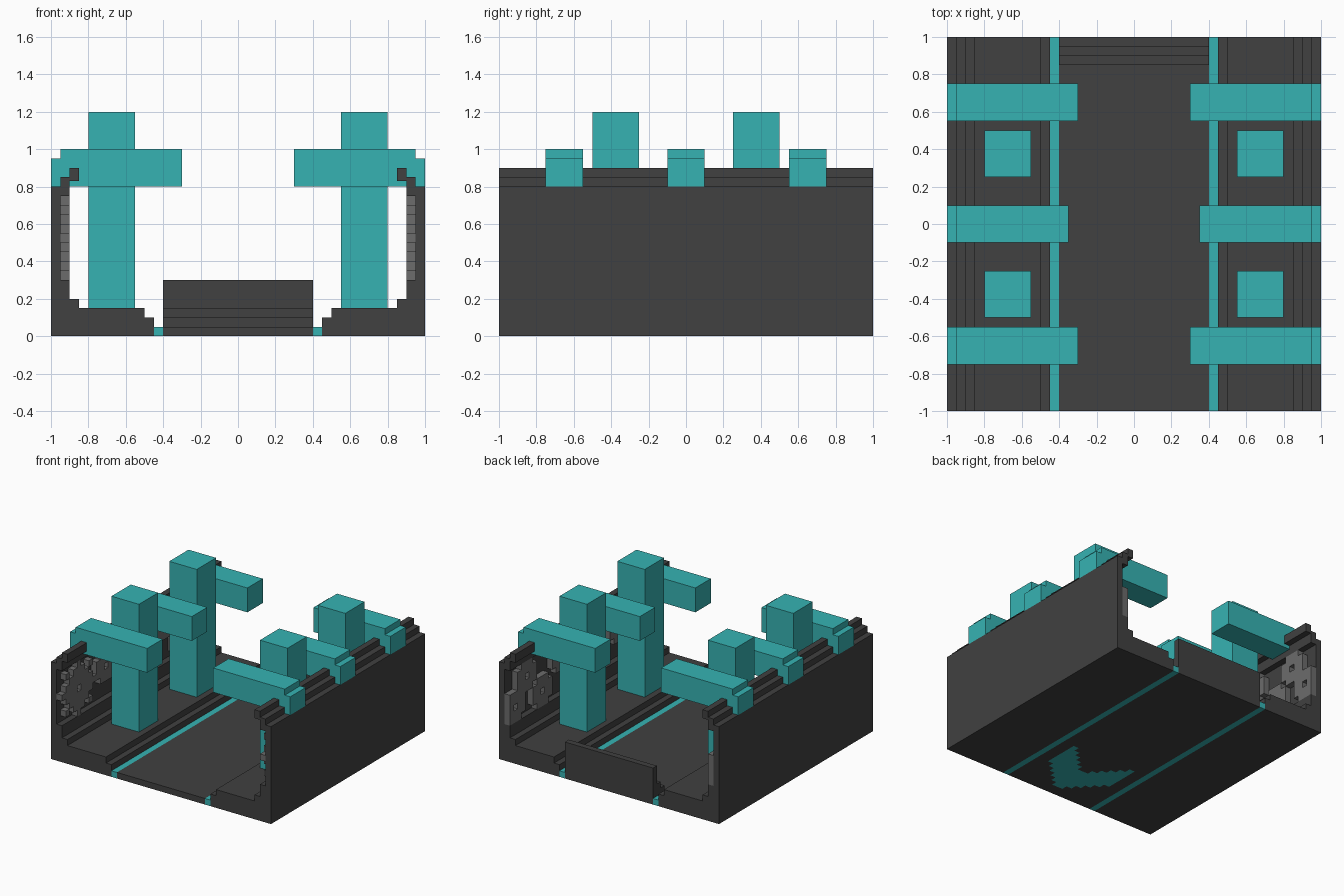
import bpy, bmesh

if "Cube" in bpy.data.objects:
    bpy.data.objects.remove(bpy.data.objects["Cube"], do_unlink=True)

U = 0.05  # block size


def material(name, rgb):
    m = bpy.data.materials.new(name)
    m.use_nodes = True
    m.diffuse_color = (*rgb, 1)
    m.node_tree.nodes["Principled BSDF"].inputs["Base Color"].default_value = (*rgb, 1)
    return m


DARK = material("dark grey", (0.052, 0.052, 0.052))
GREY = material("mid grey", (0.15, 0.15, 0.15))
TEAL = material("teal", (0.037, 0.45, 0.45))


def finish(name, bm, *mats):
    bmesh.ops.recalc_face_normals(bm, faces=bm.faces)
    me = bpy.data.meshes.new(name)
    bm.to_mesh(me)
    bm.free()
    for m in mats:
        me.materials.append(m)
    ob = bpy.data.objects.new(name, me)
    bpy.context.collection.objects.link(ob)
    return ob


def extrude(bm, vec):
    geo = bmesh.ops.extrude_face_region(bm, geom=bm.faces[:], use_keep_orig=True)
    verts = [g for g in geo["geom"] if isinstance(g, bmesh.types.BMVert)]
    bmesh.ops.translate(bm, verts=verts, vec=vec)


def prism(name, profile, y0, y1, mat, side=1):
    """Extrude an x-z profile along y; side=-1 mirrors it in x."""
    bm = bmesh.new()
    bm.faces.new([bm.verts.new((side * x, y0, z)) for x, z in profile])
    extrude(bm, (0, y1 - y0, 0))
    return finish(name, bm, mat)


def rect(x0, x1, z0, z1):
    return [(x0, z0), (x1, z0), (x1, z1), (x0, z1)]


def gear(name, side, y0, z0, n):
    """Blocky toothed wheel on the inner wall, n blocks across."""
    bm = bmesh.new()
    c = (n - 1) / 2
    x = side * 0.9
    for i in range(n):
        for j in range(n):
            a, b = abs(i - c), abs(j - c)
            if n > 5:
                solid = a * a + b * b <= 10 or (max(a, b) == c and min(a, b) == 0) or a == b == c - 1
            else:
                solid = a + b < 2 * c
            y, z = y0 + i * U, z0 + j * U
            if not solid or a + b == 0 or y > 0.99:
                continue
            bm.faces.new([bm.verts.new((x, y + p * U, z + q * U))
                          for p, q in ((0, 0), (1, 0), (1, 1), (0, 1))])
    bmesh.ops.remove_doubles(bm, verts=bm.verts, dist=0.001)
    extrude(bm, (side * U, 0, 0))
    finish(name, bm, GREY)


# Central floor with a stepped chevron marked on its underside
bm = bmesh.new()
bmesh.ops.create_grid(bm, x_segments=16, y_segments=40, size=1)
for v in bm.verts:
    v.co.x *= 0.4
extrude(bm, (0, 0, U))
bmesh.ops.recalc_face_normals(bm, faces=bm.faces)
for f in bm.faces:
    c = f.calc_center_median()
    if f.normal.z < -0.5 and abs(c.x) < 0.3:
        low = -0.9 + int(abs(c.x) / U) * U
        f.material_index = int(low < c.y < low + 0.3)
finish("floor", bm, DARK, TEAL)

# Stepped barrier at the back of the floor
for name, y0, top in (("low_step", 0.85, 0.1), ("mid_step", 0.9, 0.15), ("back_barrier", 0.95, 0.3)):
    prism(name, rect(-0.4, 0.4, 0, top), y0, y0 + U, DARK)

WALL = [(0.45, 0), (1, 0), (1, 0.8), (0.95, 0.8), (0.95, 0.85), (0.9, 0.85), (0.9, 0.9),
        (0.85, 0.9), (0.85, 0.83), (0.9, 0.83), (0.9, 0.75), (0.95, 0.75), (0.95, 0.3),
        (0.9, 0.3), (0.9, 0.2), (0.85, 0.2), (0.85, 0.15), (0.5, 0.15), (0.5, 0.1), (0.45, 0.1)]

for side, s in ((1, "left"), (-1, "right")):
    # Side wall with stepped base and rim, and the light strip beside the floor
    prism(s + "_wall", WALL, -1, 1, DARK, side)
    prism(s + "_strip", rect(0.4, 0.45, 0, U), -1, 1, TEAL, side)
    # Upright pillars
    for name, y in (("front", -0.5), ("back", 0.25)):
        prism(f"{s}_{name}_pillar", rect(0.55, 0.8, 0.15, 1.2), y, y + 0.25, TEAL, side)
    # Beams reaching inward over the wall
    for name, y, x in (("front", -0.75, 0.3), ("middle", -0.1, 0.35), ("back", 0.55, 0.3)):
        beam = [(x, 0.8), (1, 0.8), (1, 0.95), (0.95, 0.95), (0.95, 1), (x, 1)]
        prism(f"{s}_{name}_beam", beam, y, y + 0.2, TEAL, side)
    # Gears on the inner wall
    for k, (y, z, n) in enumerate(((-1, 0.3, 9), (-0.55, 0.45, 5), (0.2, 0.5, 5),
                                   (0.45, 0.3, 5), (0.65, 0.5, 5), (0.8, 0.3, 5))):
        gear(f"{s}_gear_{k + 1}", side, y, z, n)
